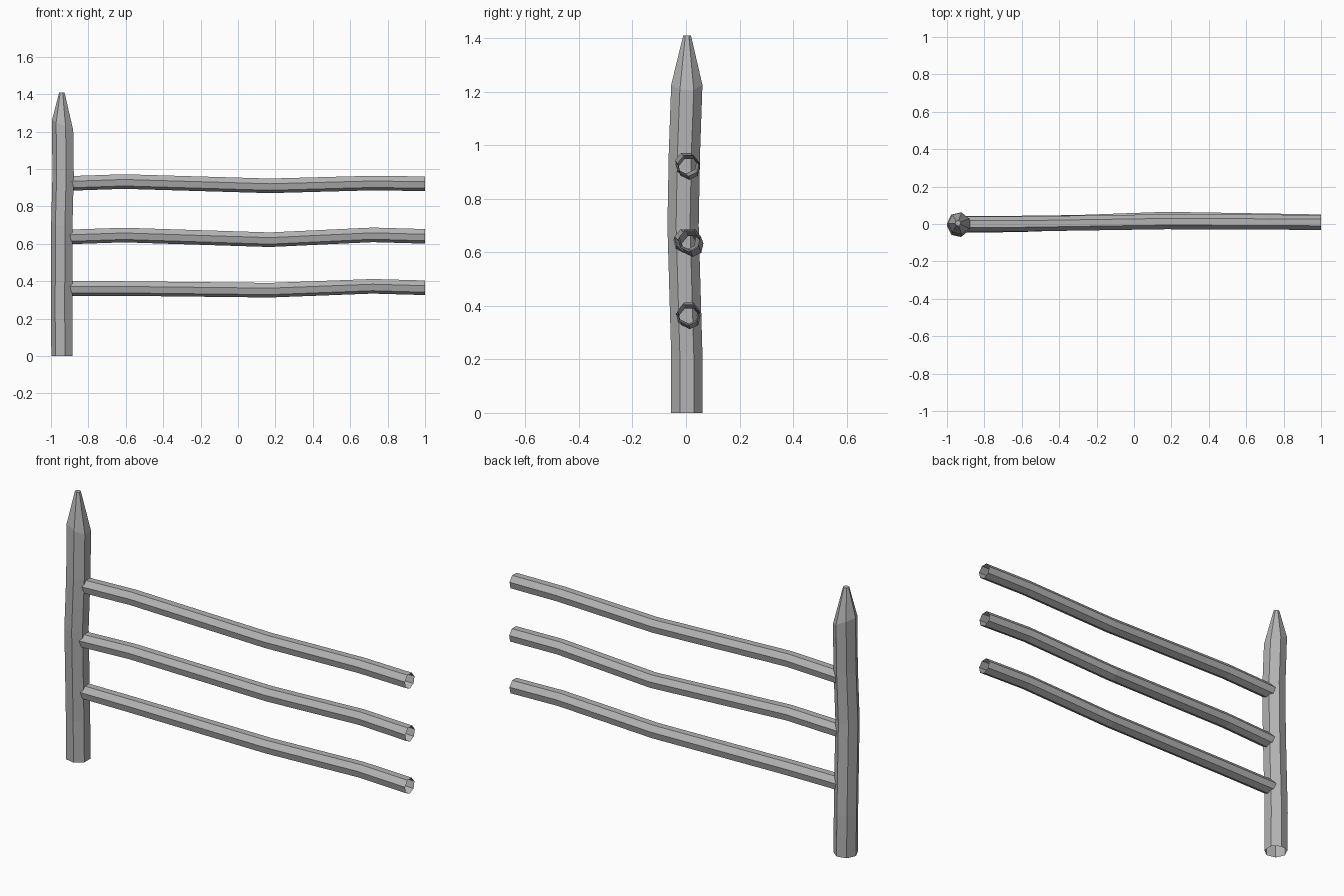
import bpy
import bmesh
from math import cos, sin, pi
from mathutils import Vector

cube = bpy.data.objects.get("Cube")
if cube:
    bpy.data.objects.remove(cube)

SIDES = 7

wood = bpy.data.materials.new("weathered grey wood")
wood.use_nodes = True
grey = (0.45, 0.45, 0.45, 1)
wood.diffuse_color = grey
wood.node_tree.nodes["Principled BSDF"].inputs["Base Color"].default_value = grey


def log(name, rings, u, v, cap=False):
    """Loft an open seven-sided tube; each ring is (centre, radius, lean).
    u points to the first corner, lean shifts the ring along its axis there."""
    u, v = Vector(u), Vector(v)
    axis = u.cross(v)
    bm = bmesh.new()
    loops = []
    for centre, radius, lean in rings:
        loop = []
        for i in range(SIDES):
            a = 2 * pi * i / SIDES
            offset = radius * (cos(a) * u + sin(a) * v) + lean * cos(a) * axis
            loop.append(bm.verts.new(Vector(centre) + offset))
        loops.append(loop)
    for low, high in zip(loops, loops[1:]):
        for i in range(SIDES):
            j = (i + 1) % SIDES
            bm.faces.new((low[i], low[j], high[j], high[i]))
    if cap:
        bm.faces.new(loops[-1])
    mesh = bpy.data.meshes.new(name)
    bm.to_mesh(mesh)
    bm.free()
    mesh.materials.append(wood)
    obj = bpy.data.objects.new(name, mesh)
    bpy.context.collection.objects.link(obj)
    return obj


# Crooked post with a sharpened top, open underneath
log("post", [
    ((-0.938, 0.003, 0), 0.06, 0),
    ((-0.94, 0.003, 0.22), 0.06, 0),
    ((-0.939, -0.011, 0.7), 0.06, 0),
    ((-0.932, -0.006, 0.97), 0.06, 0),
    ((-0.935, 0.003, 1.232), 0.06, 0.028),
    ((-0.941, 0.004, 1.41), 0.015, 0),
], (-1, 0, 0), (0, -1, 0), cap=True)

# Three wavy hollow rails, bending at shared stations along the fence
stations = (-0.93, -0.61, 0.17, 0.72, 1)
paths = {
    "top_rail": ((0, 0, 0.012, 0.01, 0.008),
                 (0.924, 0.935, 0.912, 0.927, 0.923)),
    "middle_rail": ((-0.007, -0.003, 0.025, 0.016, 0.011),
                    (0.638, 0.649, 0.624, 0.65, 0.642)),
    "bottom_rail": ((0.002, 0.004, 0.014, 0.01, 0.008),
                    (0.363, 0.363, 0.354, 0.375, 0.367)),
}
for name, (ys, zs) in paths.items():
    rings = [(centre, 0.041, 0) for centre in zip(stations, ys, zs)]
    log(name, rings, (0, 0, -1), (0, -1, 0)).data.flip_normals()
for rail in paths:
    # Rail loops run along +x, so turn their faces outward
    mesh = bpy.data.objects[rail].data
    face = mesh.polygons[0]
    middle = sum((v.co for v in mesh.vertices[:SIDES]), Vector()) / SIDES
    out = face.center - middle
    out.x = 0
    if face.normal.dot(out) < 0:
        mesh.flip_normals()
